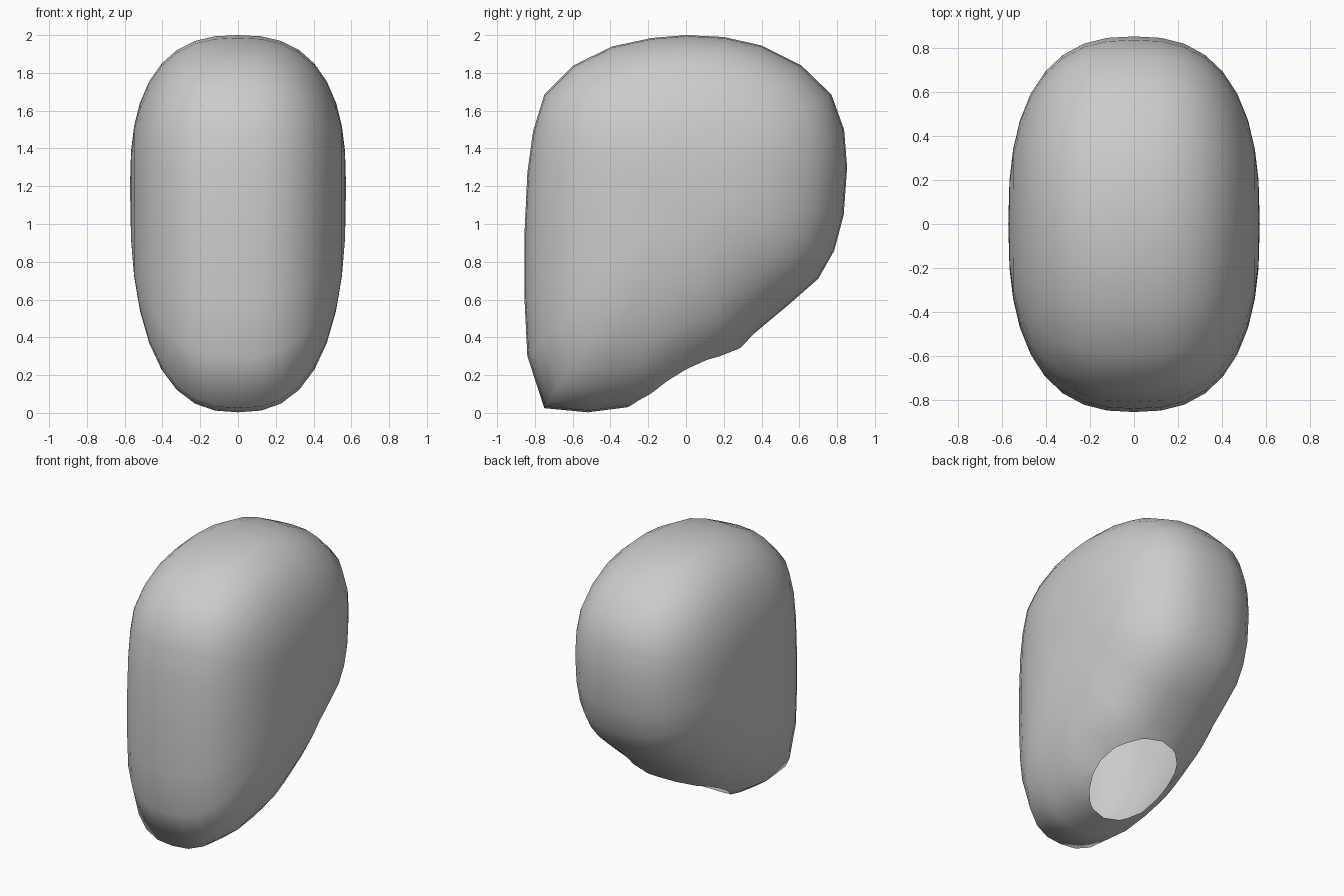
import bpy, bmesh, math
from mathutils import Vector
from mathutils.bvhtree import BVHTree

if "Cube" in bpy.data.objects:
    bpy.data.objects.remove(bpy.data.objects["Cube"])

# Side outline of the head (y, z), running from the crown over the back to the chin and face
PROFILE = [(0, 2), (.2, 1.99), (.4, 1.945), (.61, 1.84), (.77, 1.685), (.837, 1.5),
           (.853, 1.3), (.835, 1.05), (.785, .86), (.7, .71), (.54, .57), (.36, .42),
           (.29, .345), (.2, .275), (.1, .215), (0, .155), (-.1, .1), (-.2, .055), (-.31, .03),
           (-.52, .003), (-.75, .025), (-.84, .3), (-.855, .6), (-.855, .95),
           (-.84, 1.27), (-.81, 1.49), (-.75, 1.685), (-.595, 1.84), (-.39, 1.94), (-.18, 1.985)]
HALF_WIDTH, POWER = .572, 2.55
CENTRE = Vector((0, 1.2))
ANGLES = [0, 8, 18, 29, 40, 51, 62, 72, 81]
NECK_Y, NECK_RX, NECK_RY = -.01, .28, .30

bm = bmesh.new()


def ring(side, deg):
    # The outline shrinks towards the middle of the cheek along a superellipse
    t = math.radians(deg)
    s = math.cos(t) ** (2 / POWER)
    x = side * HALF_WIDTH * math.sin(t) ** (2 / POWER)
    pts = [CENTRE + (Vector(p) - CENTRE) * s for p in PROFILE]
    return [bm.verts.new((x, p.x, p.y)) for p in pts]


# Skull shell: rings from the left cheek to the right cheek, closed at both centres
rings = [ring(-1, a) for a in reversed(ANGLES[1:])] + [ring(1, a) for a in ANGLES]
n = len(PROFILE)
for a, b in zip(rings, rings[1:]):
    for i in range(n):
        j = (i + 1) % n
        bm.faces.new((a[i], a[j], b[j], b[i]))
for r, side in ((rings[0], -1), (rings[-1], 1)):
    tip = bm.verts.new((side * HALF_WIDTH, CENTRE.x, CENTRE.y))
    for i in range(n):
        bm.faces.new((r[i], r[(i + 1) % n], tip))
bmesh.ops.recalc_face_normals(bm, faces=bm.faces)

# Open neck hole: remove the faces inside an ellipse and fit the rim to it
shell = BVHTree.FromBMesh(bm)


def neck_radius(p):
    return math.hypot(p.x / NECK_RX, (p.y - NECK_Y) / NECK_RY)


inside = [f for f in bm.faces
          if f.calc_center_median().z < .6 and neck_radius(f.calc_center_median()) < 1]
bmesh.ops.delete(bm, geom=inside, context='FACES')
for v in [v for v in bm.verts if v.is_boundary]:
    k = neck_radius(v.co)
    x, y = v.co.x / k, NECK_Y + (v.co.y - NECK_Y) / k
    hit = shell.ray_cast(Vector((x, y, -1)), Vector((0, 0, 1)))[0]
    if hit:
        v.co = hit

mesh = bpy.data.meshes.new("head")
bm.to_mesh(mesh)
bm.free()
mesh.shade_smooth()
head = bpy.data.objects.new("head", mesh)
bpy.context.collection.objects.link(head)
